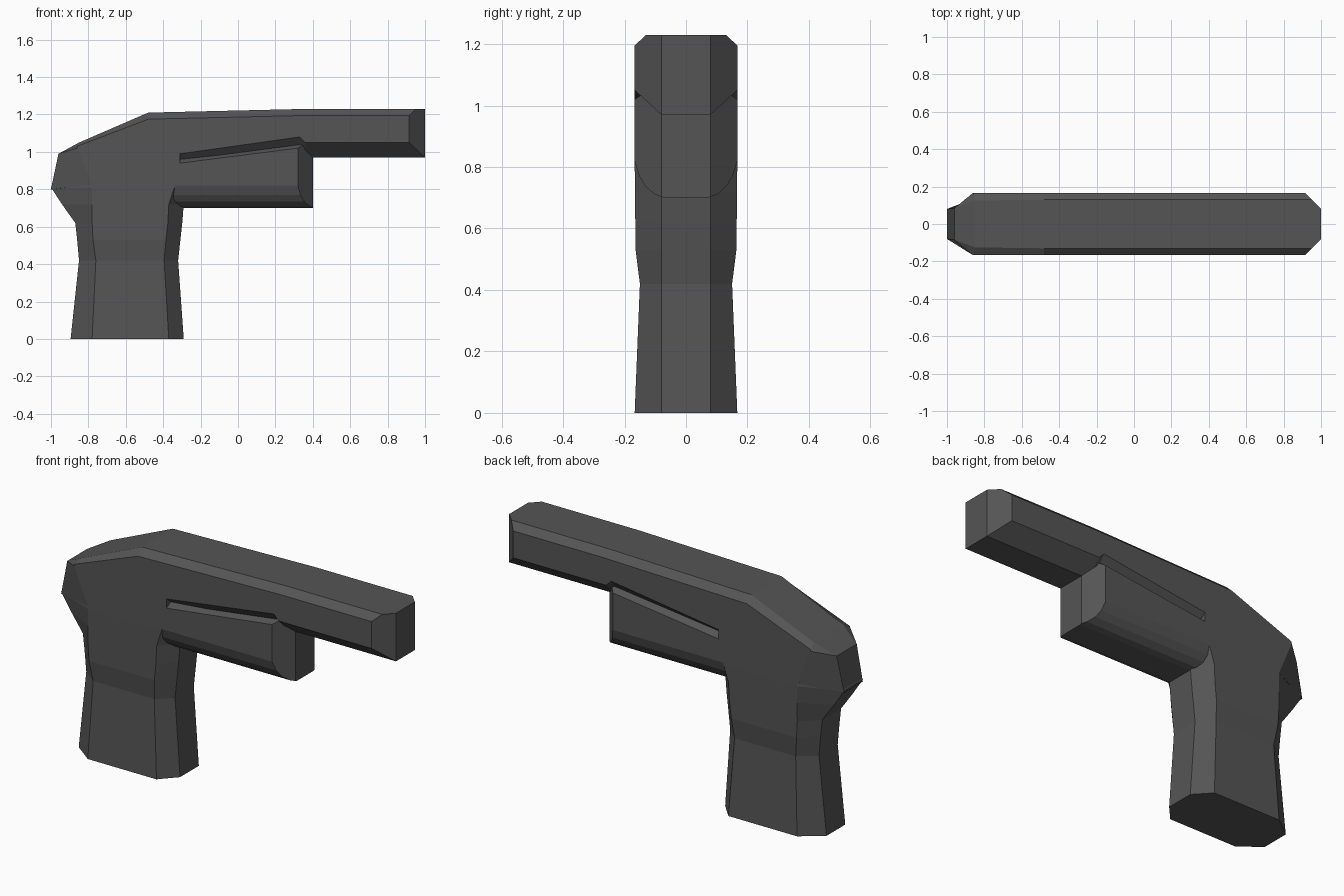
import bpy, bmesh
from mathutils import Vector

if "Cube" in bpy.data.objects:
    bpy.data.objects.remove(bpy.data.objects["Cube"])

W = 0.167  # half width of the model
mat = bpy.data.materials.new("dark_grey")
mat.diffuse_color = (0.09, 0.09, 0.09, 1)
mat.use_nodes = True
mat.node_tree.nodes["Principled BSDF"].inputs["Base Color"].default_value = mat.diffuse_color


def finish(bm, name):
    bmesh.ops.remove_doubles(bm, verts=bm.verts, dist=0.0005)
    bmesh.ops.recalc_face_normals(bm, faces=bm.faces)
    me = bpy.data.meshes.new(name)
    bm.to_mesh(me)
    bm.free()
    me.materials.append(mat)
    ob = bpy.data.objects.new(name, me)
    bpy.context.collection.objects.link(ob)
    return ob


def loft(rings, name, cuts=()):
    """Skin closed rings, cap both ends, then slice corners off with planes."""
    bm = bmesh.new()
    rows = [[bm.verts.new(p) for p in r] for r in rings]
    n = len(rows[0])
    for a, b in zip(rows, rows[1:]):
        for i in range(n):
            j = (i + 1) % n
            bm.faces.new((a[i], a[j], b[j], b[i]))
    bm.faces.new(rows[0])
    bm.faces.new(rows[-1])
    for co, no in cuts:
        res = bmesh.ops.bisect_plane(bm, geom=bm.verts[:] + bm.edges[:] + bm.faces[:],
                                     plane_co=co, plane_no=no, clear_outer=True)
        edges = [e for e in res["geom_cut"] if isinstance(e, bmesh.types.BMEdge)]
        bmesh.ops.contextual_create(bm, geom=edges)
    return finish(bm, name)


# Barrel and rear body: centre outline (x, z, half width) and side outline (x, z)
body = [
    (1.00, 0.97, 0.08, 0.915, 1.05),
    (1.00, 1.23, 0.08, 0.915, 1.195),
    (0.952, 1.23, 0.13, 0.915, 1.195),
    (0.37, 1.23, 0.13, 0.37, 1.195),
    (-0.48, 1.21, 0.13, -0.48, 1.175),
    (-0.85, 1.05, 0.125, -0.86, 1.03),
    (-0.96, 0.99, 0.085, -0.86, 1.02),
    (-1.00, 0.80, 0.08, -0.78, 0.825),
    (-0.33, 0.80, 0.08, -0.36, 0.82),
    (-0.31, 0.90, 0.12, -0.31, 0.94),
    (-0.31, 0.96, 0.13, -0.31, 0.99),
    (0.33, 0.97, 0.08, 0.33, 1.08),
    (0.36, 0.97, 0.08, 0.36, 1.05),
]
loft([[(xs, -W, zs) for _, _, _, xs, zs in body],
      [(x, -c, z) for x, z, c, _, _ in body],
      [(x, c, z) for x, z, c, _, _ in body],
      [(xs, W, zs) for _, _, _, xs, zs in body]], "barrel_body")

# Grip: octagonal rings (z, back, back side, front side, front, half width)
grip = [
    (0.00, -0.895, -0.78, -0.37, -0.29, 0.167),
    (0.42, -0.85, -0.76, -0.395, -0.32, 0.15),
    (0.53, -0.86, -0.775, -0.385, -0.308, 0.164),
    (0.62, -0.87, -0.78, -0.375, -0.298, 0.165),
    (0.72, -0.941, -0.78, -0.37, -0.29, 0.166),
    (0.81, -1.00, -0.78, -0.34, -0.29, 0.167),
    (0.83, -0.99, -0.78, -0.34, -0.29, 0.167),
]


def grip_ring(z, b, bs, fs, f, w):
    half = [(b, 0.08), (bs, w), (fs, w), (f, 0.08)]
    return [(x, -y, z) for x, y in half] + [(x, y, z) for x, y in reversed(half)]


loft([grip_ring(*g) for g in grip], "grip")


# Block under the barrel, rounded below, with a slanted groove along its top
def block_ring(x, top):
    half = [(0.07, 0.70), (0.10, 0.71), (0.13, 0.735), (0.152, 0.77), (W, 0.82),
            (W, top), (0.13, top + 0.02), (0.125, 1.09)]
    return [(x, -y, z) for y, z in half] + [(x, y, z) for y, z in reversed(half)]


loft([block_ring(-0.40, 0.93), block_ring(-0.31, 0.94), block_ring(0.40, 1.03)],
     "under_barrel_block",
     [(Vector((0.32, s * W, 0.8)), Vector((0.087, s * 0.08, 0))) for s in (-1, 1)])
